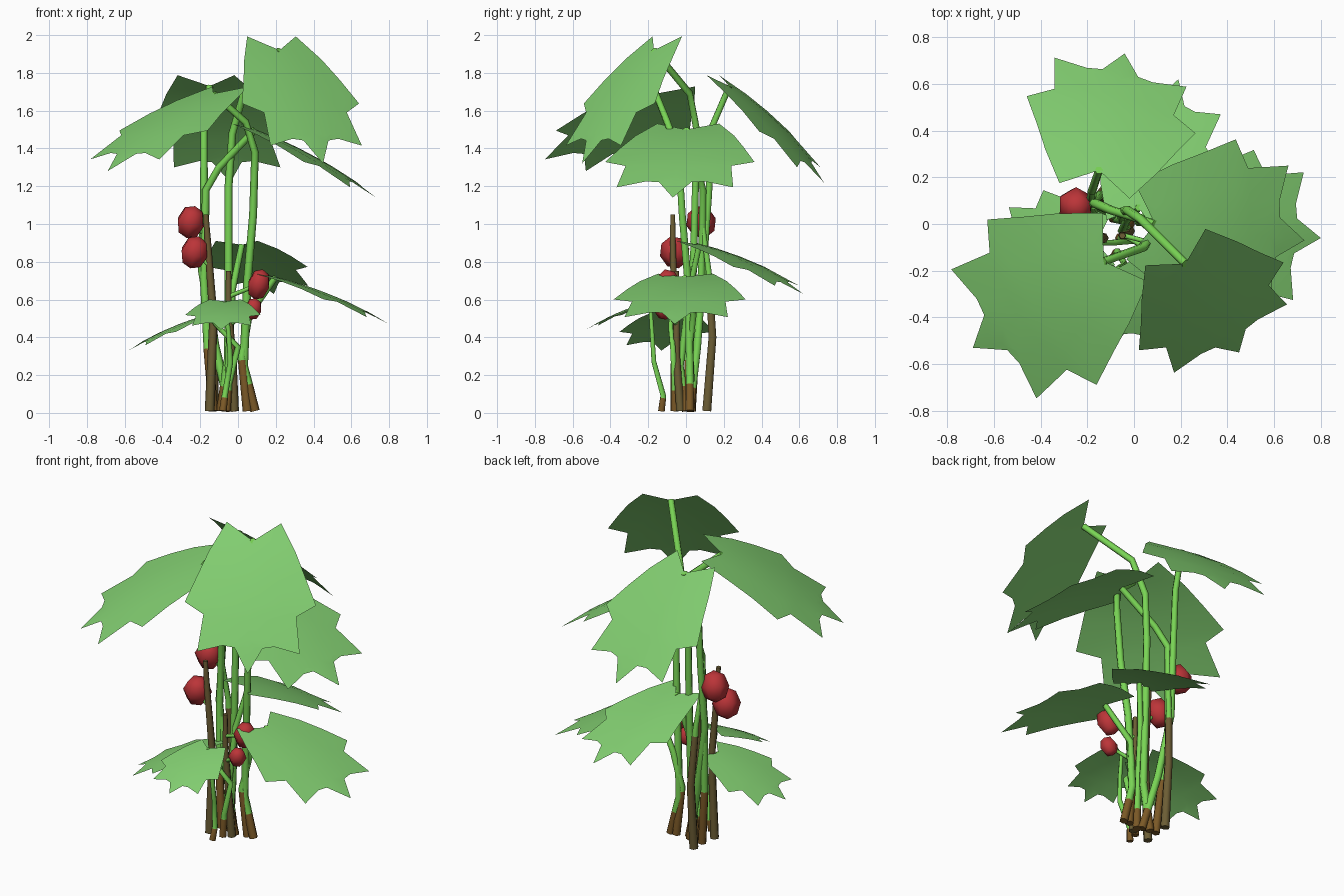
import bpy
import bmesh
from mathutils import Vector, Matrix
from math import sin, cos, tau

cube = bpy.data.objects.get("Cube")
if cube:
    bpy.data.objects.remove(cube)


def material(name, rgb):
    m = bpy.data.materials.new(name)
    m.use_nodes = True
    m.diffuse_color = (*rgb, 1)
    m.node_tree.nodes["Principled BSDF"].inputs["Base Color"].default_value = (*rgb, 1)
    return m


LEAF = material("leaf green", (0.225, 0.62, 0.165))
STEM = material("stem green", (0.19, 0.66, 0.09))
BARK = material("bark brown", (0.2, 0.1, 0.02))
WOOD = material("old wood olive", (0.15, 0.11, 0.035))
BERRY = material("berry red", (0.5, 0.035, 0.04))


def finish(name, bm, mats, smooth_angle):
    mesh = bpy.data.meshes.new(name)
    bm.to_mesh(mesh)
    bm.free()
    for m in mats:
        mesh.materials.append(m)
    ob = bpy.data.objects.new(name, mesh)
    bpy.context.collection.objects.link(ob)
    bpy.ops.object.select_all(action='DESELECT')
    ob.select_set(True)
    bpy.context.view_layer.objects.active = ob
    bpy.ops.object.shade_smooth_by_angle(angle=smooth_angle)
    return ob


# Half outline of a lobed leaf: (along the midrib, sideways), notch to tip
LENGTH = 0.76
OUTLINE = [(0, 0), (-0.11, 0.17), (0.06, 0.27), (0.2, 0.335), (0.36, 0.41),
           (0.43, 0.29), (0.64, 0.32), (0.58, 0.11), (LENGTH, 0)]


def leaf(name, notch, tip, width=1.0):
    """Domed leaf sheet running from its stalk notch to its tip."""
    notch, tip = Vector(notch), Vector(tip)
    axis = (tip - notch).normalized()
    side = Vector((0, 0, 1)).cross(axis).normalized()
    up = axis.cross(side)
    scale = (tip - notch).length / LENGTH
    bm = bmesh.new()
    cache = {}

    def vert(k, t, sign):
        u, v = OUTLINE[k]
        rib = LENGTH * k / (len(OUTLINE) - 1)
        u, v = rib + (u - rib) * t, v * t * sign * width
        key = (round(u, 4), round(v, 4))
        if key not in cache:
            w = 0.2 * u * (LENGTH - u) - 0.18 * v * v
            cache[key] = bm.verts.new((u, v, w))
        return cache[key]

    for sign in (1, -1):
        for k in range(len(OUTLINE) - 1):
            for a, b in ((0, 0.5), (0.5, 1)):
                loop = [vert(k, a, sign), vert(k + 1, a, sign),
                        vert(k + 1, b, sign), vert(k, b, sign)]
                loop = list(dict.fromkeys(loop))
                if len(loop) > 2:
                    bm.faces.new(loop)
    bm.normal_update()
    for f in bm.faces:
        if f.normal.z < 0:
            f.normal_flip()
    frame = Matrix((axis, side, up)).transposed().to_4x4()
    bm.transform(Matrix.Translation(notch) @ frame @ Matrix.Scale(scale, 4))
    return finish(name, bm, [LEAF], 1.0)


def stem(name, path, r0, r1, brown_to, brown=BARK):
    """Six-sided tapered tube; woody below the height brown_to."""
    pts = [Vector(p) for p in path]
    # Split the path where the bark ends
    for i in range(len(pts) - 1):
        a, b = pts[i], pts[i + 1]
        if a.z < brown_to < b.z:
            pts.insert(i + 1, a.lerp(b, (brown_to - a.z) / (b.z - a.z)))
            break
    bm = bmesh.new()
    rings = []
    for i, p in enumerate(pts):
        d = pts[min(i + 1, len(pts) - 1)] - pts[max(i - 1, 0)]
        x = Vector((0, 1, 0)).cross(d).normalized()
        y = d.cross(x).normalized()
        r = r0 + (r1 - r0) * i / (len(pts) - 1)
        rings.append([bm.verts.new(p + r * (x * cos(tau * s / 6) + y * sin(tau * s / 6)))
                      for s in range(6)])
    for lo, hi in zip(rings, rings[1:]):
        for s in range(6):
            bm.faces.new((lo[s], lo[(s + 1) % 6], hi[(s + 1) % 6], hi[s]))
    bm.faces.new(rings[0][::-1])
    bm.faces.new(rings[-1])
    for f in bm.faces:
        f.material_index = int(f.calc_center_median().z < brown_to)
    return finish(name, bm, [STEM, brown], 1.1)


def berry(name, centre, width, height):
    bm = bmesh.new()
    bmesh.ops.create_uvsphere(bm, u_segments=6, v_segments=4, radius=1)
    bm.transform(Matrix.Translation(centre) @ Matrix.Rotation(0.35, 4, (1, 1, 0))
                 @ Matrix.Diagonal((width, width, height, 1)))
    return finish(name, bm, [BERRY], 1.2)


# Leaves: upper tier, then lower tier
leaf("upper_leaf_front_right", (-0.13, -0.16, 1.69), (-0.69, -0.53, 1.28))
leaf("upper_leaf_front_left", (0.22, -0.17, 1.92), (0.45, -0.55, 1.32), 0.9)
leaf("upper_leaf_left", (0.09, 0.0, 1.5), (0.73, -0.07, 1.14))
leaf("upper_leaf_back", (-0.15, 0.23, 1.73), (-0.04, 0.73, 1.22), 0.95)
leaf("lower_leaf_left", (0.2, -0.01, 0.72), (0.8, -0.06, 0.47), 1.0)
leaf("lower_leaf_back", (0.02, 0.07, 0.89), (0.19, 0.62, 0.63), 0.82)
leaf("lower_leaf_right", (-0.16, -0.08, 0.52), (-0.58, -0.13, 0.33))
leaf("lower_leaf_front", (-0.07, -0.19, 0.59), (-0.09, -0.53, 0.44))

# Leaf stems, woody at the foot
stem("stem_upper_front_right", [(0.09, 0.02, 0.01), (0.03, 0.02, 0.25), (0.05, 0.01, 0.7),
     (0.08, -0.02, 1.05), (0.09, -0.04, 1.38), (0.04, -0.1, 1.54), (-0.13, -0.16, 1.69)],
     0.025, 0.018, 0.15)
stem("stem_upper_front_left", [(-0.09, 0.03, 0.01), (-0.05, 0.02, 0.3), (-0.05, 0.04, 0.8),
     (-0.05, 0.05, 1.2), (-0.03, 0.06, 1.48), (0.03, 0.02, 1.69), (0.22, -0.17, 1.92)],
     0.025, 0.018, 0.14)
stem("stem_upper_left", [(-0.13, 0.03, 0.01), (-0.16, 0.05, 0.35), (-0.18, 0.08, 0.7),
     (-0.17, 0.09, 1.18), (-0.1, 0.06, 1.3), (0.09, 0.0, 1.5)], 0.025, 0.018, 0.34)
stem("stem_upper_back", [(-0.04, 0.02, 0.01), (-0.12, 0.06, 0.35), (-0.19, 0.09, 0.75),
     (-0.18, 0.12, 1.15), (-0.18, 0.14, 1.52), (-0.15, 0.23, 1.73)], 0.025, 0.018, 0.13)
stem("stem_lower_left", [(0.05, 0.02, 0.01), (0.02, 0.01, 0.3), (0.06, 0.04, 0.52),
     (0.2, -0.01, 0.72)], 0.025, 0.016, 0.28)
stem("stem_lower_back", [(-0.02, 0.0, 0.01), (-0.05, -0.03, 0.25), (-0.03, 0.02, 0.65),
     (0.02, 0.07, 0.89)], 0.025, 0.016, 0.14)
stem("stem_lower_right", [(-0.06, -0.06, 0.01), (-0.05, -0.06, 0.15), (0.0, -0.07, 0.35),
     (-0.09, -0.08, 0.44), (-0.16, -0.08, 0.52)], 0.022, 0.012, 0.12)
stem("stem_lower_front", [(-0.08, -0.13, 0.01), (-0.07, -0.12, 0.09), (-0.04, -0.17, 0.27),
     (-0.05, -0.18, 0.43), (-0.07, -0.19, 0.59)], 0.02, 0.011, 0.08)

# Woody fruiting canes
stem("fruit_cane_front", [(-0.15, -0.06, 0.01), (-0.13, -0.06, 0.5), (-0.16, -0.07, 0.9),
     (-0.17, -0.07, 1.05)], 0.026, 0.014, 1.1, WOOD)
stem("fruit_cane_back", [(-0.13, 0.11, 0.01), (-0.13, 0.14, 0.4), (-0.15, 0.12, 0.75),
     (-0.17, 0.09, 0.98)], 0.027, 0.014, 0.7, WOOD)
stem("fruit_cane_middle", [(-0.02, -0.03, 0.01), (-0.03, -0.05, 0.3), (-0.05, -0.05, 0.55),
     (-0.05, -0.05, 0.75)], 0.025, 0.014, 0.8, WOOD)

# Berries with short stalks
BERRIES = [((-0.25, 0.08, 1.01), 0.08, 0.09, (-0.17, 0.09, 0.94)),
           ((-0.23, -0.06, 0.85), 0.08, 0.09, (-0.15, -0.07, 0.78)),
           ((0.11, -0.09, 0.68), 0.064, 0.085, (-0.04, -0.05, 0.62)),
           ((0.08, -0.12, 0.55), 0.05, 0.06, (-0.04, -0.05, 0.47))]
for n, (centre, width, height, root) in enumerate(BERRIES, 1):
    berry(f"berry_{n}", centre, width, height)
    stem(f"berry_stalk_{n}", [root, centre], 0.012, 0.01, 0)
